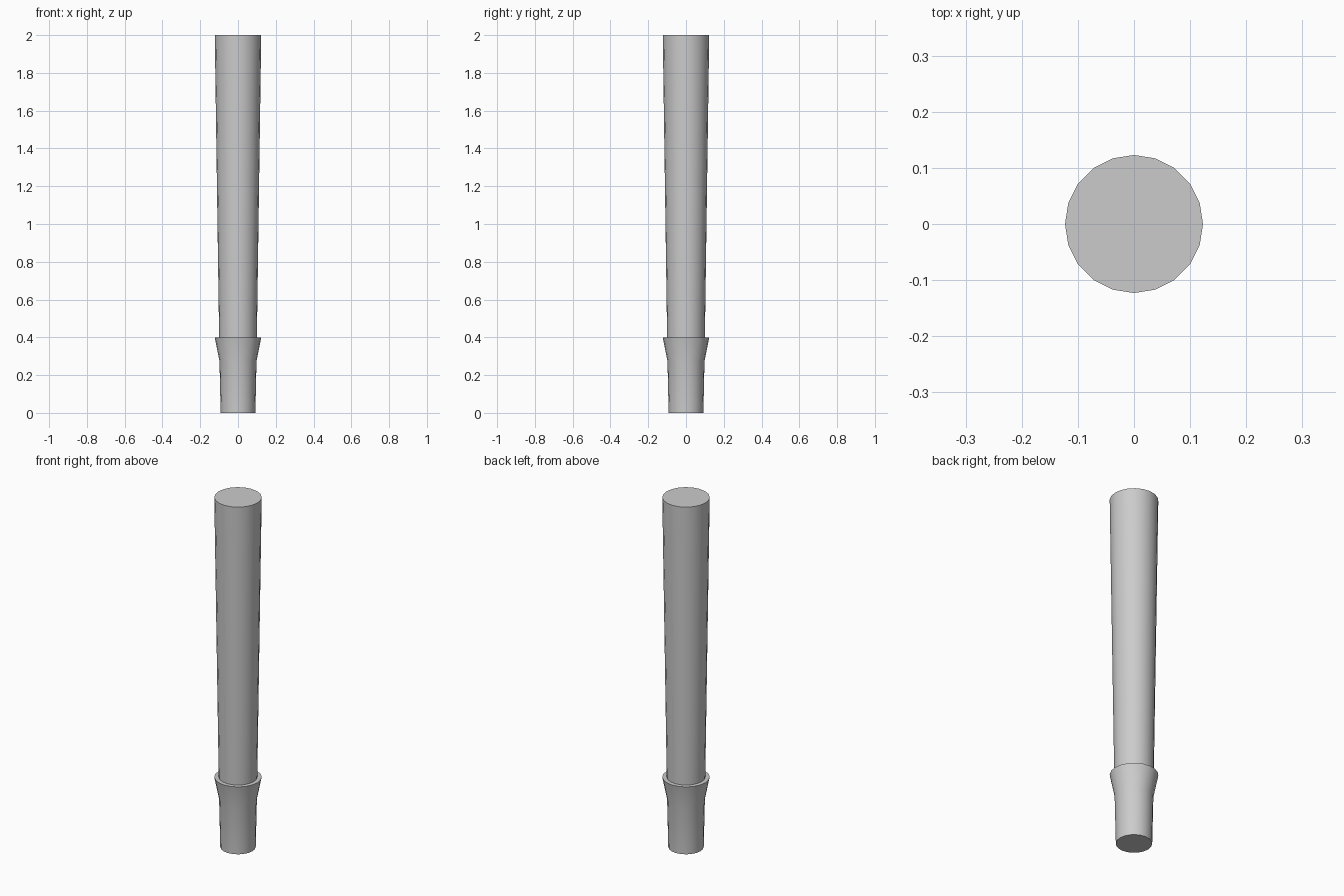
import bpy, bmesh, math

if "Cube" in bpy.data.objects:
    bpy.data.objects.remove(bpy.data.objects["Cube"])

SIDES = 20


def lathe(name, profile):
    """Revolve a (radius, z) profile around z and cap both ends."""
    bm = bmesh.new()
    rings = []
    for r, z in profile:
        rings.append([bm.verts.new((r * math.cos(2 * math.pi * i / SIDES),
                                    r * math.sin(2 * math.pi * i / SIDES), z))
                      for i in range(SIDES)])
    for low, high in zip(rings, rings[1:]):
        for i in range(SIDES):
            j = (i + 1) % SIDES
            bm.faces.new((low[i], low[j], high[j], high[i]))
    bm.faces.new(rings[0][::-1])
    bm.faces.new(rings[-1])
    mesh = bpy.data.meshes.new(name)
    bm.to_mesh(mesh)
    bm.free()
    obj = bpy.data.objects.new(name, mesh)
    bpy.context.collection.objects.link(obj)
    bpy.ops.object.select_all(action='DESELECT')
    obj.select_set(True)
    bpy.context.view_layer.objects.active = obj
    bpy.ops.object.shade_smooth_by_angle(angle=math.radians(30))
    return obj


# Tapered leg: foot, flared collar with a flat ledge, long widening shaft
lathe("tapered_leg", [
    (0.092, 0.0),
    (0.098, 0.275),
    (0.123, 0.40),
    (0.100, 0.40),
    (0.123, 2.0),
])
